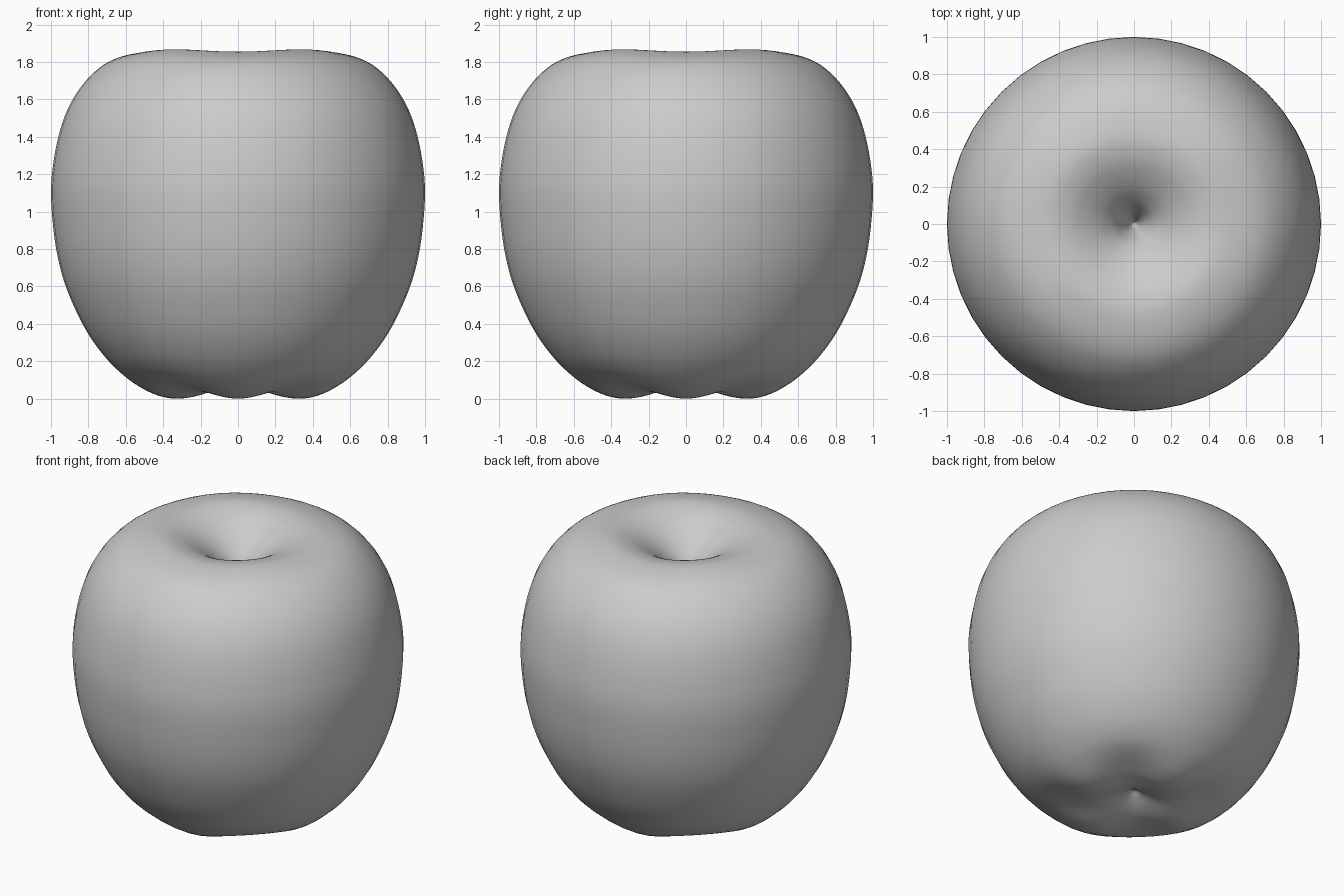
import bpy
import bmesh
import math
from mathutils import Vector

cube = bpy.data.objects.get("Cube")
if cube:
    bpy.data.objects.remove(cube, do_unlink=True)

SEGMENTS = 48
STEPS = 4

# Half outline (radius, height) from the base hollow up and into the stem hollow
OUTLINE = [(0, .112), (.05, .085), (.12, .05), (.20, .02), (.27, .005), (.33, 0),
           (.39, .007), (.45, .025), (.52, .06), (.60, .115), (.70, .21),
           (.80, .345), (.88, .50), (.94, .66), (.98, .85), (1, 1.09),
           (.986, 1.27), (.95, 1.44), (.90, 1.57), (.83, 1.68), (.74, 1.77),
           (.65, 1.82), (.55, 1.846), (.45, 1.855), (.35, 1.835), (.27, 1.797),
           (.20, 1.75), (.15, 1.705), (.10, 1.645), (.05, 1.55), (0, 1.44)]


def smooth_path(points, steps):
    """Catmull-Rom curve through the points, mirrored across the axis at both ends."""
    pts = [Vector(p) for p in points]
    pts = [Vector((-pts[1].x, pts[1].y))] + pts + [Vector((-pts[-2].x, pts[-2].y))]
    path = []
    for a, b, c, d in zip(pts, pts[1:], pts[2:], pts[3:]):
        for i in range(steps):
            t = i / steps
            path.append(0.5 * (2 * b + (c - a) * t + (2 * a - 5 * b + 4 * c - d) * t ** 2
                               + (3 * b - a - 3 * c + d) * t ** 3))
    return path + [pts[-2]]


def lobe_lift(radius, height, angle):
    """Four grooves on the diagonals of the base, four faint swells on the top."""
    diagonal = (1 - math.cos(4 * angle)) / 2
    if height < 0.9:
        return 0.05 * diagonal * math.exp(-((radius - 0.40) / 0.18) ** 2)
    return 0.013 * diagonal * math.exp(-((radius - 0.50) / 0.18) ** 2)


def lathe(name, path, segments):
    bm = bmesh.new()
    base = bm.verts.new((0, 0, path[0].y))
    tip = bm.verts.new((0, 0, path[-1].y))
    rings = []
    for r, z in path[1:-1]:
        ring = []
        for i in range(segments):
            a = math.tau * i / segments
            ring.append(bm.verts.new((r * math.cos(a), r * math.sin(a),
                                      z + lobe_lift(r, z, a))))
        rings.append(ring)
    for i in range(segments):
        j = (i + 1) % segments
        bm.faces.new((base, rings[0][j], rings[0][i]))
        bm.faces.new((tip, rings[-1][i], rings[-1][j]))
        for low, high in zip(rings, rings[1:]):
            bm.faces.new((low[i], low[j], high[j], high[i]))
    bmesh.ops.recalc_face_normals(bm, faces=bm.faces)
    for face in bm.faces:
        face.smooth = True
    mesh = bpy.data.meshes.new(name)
    bm.to_mesh(mesh)
    bm.free()
    obj = bpy.data.objects.new(name, mesh)
    bpy.context.collection.objects.link(obj)
    return obj


# Plain grey skin
skin = bpy.data.materials.new("plain_grey")
skin.use_nodes = True
grey = (0.6, 0.6, 0.6, 1)
skin.diffuse_color = grey
skin.node_tree.nodes["Principled BSDF"].inputs["Base Color"].default_value = grey

# Fruit body
apple = lathe("apple_body", smooth_path(OUTLINE, STEPS), SEGMENTS)
apple.data.materials.append(skin)
